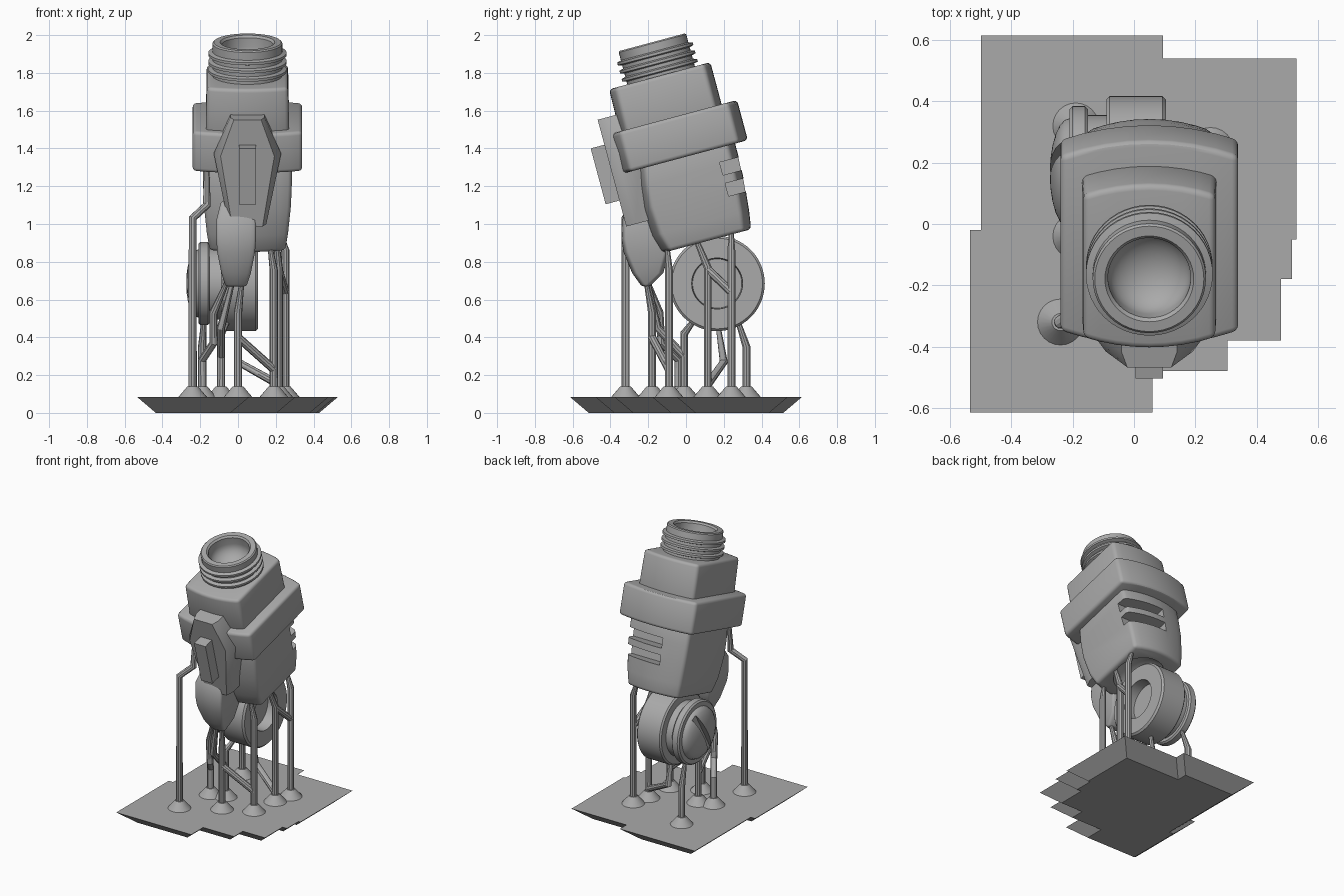
import bpy, bmesh, math
from mathutils import Matrix, Vector

if "Cube" in bpy.data.objects:
    bpy.data.objects.remove(bpy.data.objects["Cube"])

grey = bpy.data.materials.new("plain grey")
grey.use_nodes = True
grey.diffuse_color = (0.4, 0.4, 0.4, 1)
grey.node_tree.nodes["Principled BSDF"].inputs["Base Color"].default_value = (0.4, 0.4, 0.4, 1)

# The whole limb leans forward in this frame
LEAN = Matrix.Translation((0.05, 0, 0)) @ Matrix.Rotation(math.radians(15), 4, 'X')
parts = []


def make(name, verts, faces, frame=Matrix()):
    mesh = bpy.data.meshes.new(name)
    mesh.from_pydata(verts, [], faces)
    bm = bmesh.new()
    bm.from_mesh(mesh)
    bmesh.ops.remove_doubles(bm, verts=bm.verts, dist=1e-5)
    bmesh.ops.recalc_face_normals(bm, faces=bm.faces)
    bm.to_mesh(mesh)
    bm.free()
    mesh.materials.append(grey)
    ob = bpy.data.objects.new(name, mesh)
    bpy.context.collection.objects.link(ob)
    ob.matrix_world = frame
    parts.append(ob)
    return ob


def bridge(rings, caps=True):
    n = len(rings[0])
    verts = [p for ring in rings for p in ring]
    faces = [(k * n + i, k * n + (i + 1) % n, (k + 1) * n + (i + 1) % n, (k + 1) * n + i)
             for k in range(len(rings) - 1) for i in range(n)]
    if caps:
        faces += [tuple(range(n)), tuple(range(len(verts) - n, len(verts)))]
    return verts, faces


def bake(ob):
    """Freeze the modifiers into the mesh."""
    deps = bpy.context.evaluated_depsgraph_get()
    mesh = bpy.data.meshes.new_from_object(ob.evaluated_get(deps))
    ob.modifiers.clear()
    ob.data = mesh


def bevel(ob, width):
    mod = ob.modifiers.new("bevel", 'BEVEL')
    mod.width, mod.segments, mod.limit_method = width, 3, 'ANGLE'
    mod.angle_limit = math.radians(40)
    bake(ob)


def cut(ob, cutter):
    mod = ob.modifiers.new("cut", 'BOOLEAN')
    mod.operation, mod.solver, mod.object = 'DIFFERENCE', 'EXACT', cutter
    cutter.hide_render = True
    bake(ob)
    parts.remove(cutter)
    bpy.data.objects.remove(cutter)


def block(name, sections, bow, frame, round_off=0.02):
    """Stack of sections (height, half width, front, back) with bowed front and back."""
    rings = []
    for z, w, front, back in sections:
        steps = [-1 + i / 4 for i in range(9)]
        ring = [(w * t, front + bow * t * t, z) for t in steps]
        ring += [(w * t, back - bow * t * t, z) for t in reversed(steps)]
        rings.append(ring)
    ob = make(name, *bridge(rings), frame)
    if round_off:
        bevel(ob, round_off)
    return ob


def box(name, x, y, z, frame):
    return make(name, *bridge([[(x[0], y[0], h), (x[1], y[0], h), (x[1], y[1], h), (x[0], y[1], h)]
                               for h in z]), frame)


def lathe(name, profile, frame, n=48):
    rings = [[(r * math.cos(2 * math.pi * i / n), r * math.sin(2 * math.pi * i / n), h)
              for i in range(n)] for r, h in profile]
    return make(name, *bridge(rings, False), frame)


# Main housing: lower shell, collar band, upper block
shell = block("lower_shell", [(0.85, 0.2, 0.1, 0.585), (0.95, 0.215, 0.07, 0.6), (1.1, 0.23, 0.06, 0.615),
                              (1.22, 0.235, 0.07, 0.62), (1.35, 0.235, 0.09, 0.62)], 0.04, LEAN)
for low in (1.05, 1.165):
    cut(shell, box("vent_cutter", (-0.06, 0.3), (0.515, 0.7), (low, low + 0.07), LEAN))
socket = [(0.17 * math.sin(a * math.pi / 12), 0.84 + 0.12 * math.cos(a * math.pi / 12)) for a in range(13)]
cut(shell, lathe("socket_cutter", socket, LEAN @ Matrix.Translation((0, 0.34, 0))))
block("collar_band", [(1.31, 0.29, -0.005, 0.69), (1.53, 0.29, -0.005, 0.69)], 0.05, LEAN)
block("upper_block", [(1.5, 0.22, 0.045, 0.605), (1.76, 0.215, 0.05, 0.605)], 0.035, LEAN)

# Threaded neck with a bowl in the top
neck = [(0, 1.72), (0.185, 1.72)]
for k in range(3):
    z = 1.775 + 0.045 * k
    neck += [(0.185, z), (0.207, z + 0.006), (0.207, z + 0.02), (0.185, z + 0.027)]
neck += [(0.185, 1.935), (0.178, 1.942), (0.145, 1.942), (0.135, 1.93), (0.135, 1.88)]
neck += [(0.135 * math.cos(a), 1.88 - 0.1 * math.sin(a)) for a in (i * math.pi / 16 for i in range(1, 9))]
lathe("threaded_neck", neck, LEAN @ Matrix.Translation((0, 0.335, 0)))

# Front armour plate with raised bar
half = [(0.09, 1.62), (0.178, 1.42), (0.1, 1.035)]
outline = half + [(-x, z) for x, z in reversed(half)]
make("front_plate", *bridge([[(x * s, y, z) for x, z in outline]
                             for y, s in ((0.13, 1), (0.0, 1), (-0.05, 0.8))]), LEAN)
box("plate_bar", (-0.045, 0.045), (-0.125, -0.03), (1.177, 1.483), LEAN)

# Rounded guard hanging below the plate
block("lower_guard", [(0.67, 0.055, -0.235, -0.19), (0.74, 0.078, -0.285, -0.12), (0.85, 0.1, -0.33, -0.09),
                      (0.92, 0.105, -0.342, -0.09), (1.02, 0.105, -0.34, -0.1), (1.12, 0.08, -0.29, -0.1)],
      0.015, Matrix.Translation((-0.01, 0, 0)), 0.012)

# Joint wheel on a sideways axle, hollow on one side and domed on the other
AXLE = Matrix.Translation((0, 0.165, 0.685)) @ Matrix.Rotation(math.pi / 2, 4, 'Y')
dome = [(0.18 * math.cos(a), -0.21 - 0.065 * math.sin(a)) for a in (i * math.pi / 12 for i in range(7))]
wheel = lathe("joint_wheel", [(0, 0.03), (0.13, 0.03), (0.135, 0.105), (0.24, 0.105), (0.252, 0.093),
                              (0.252, -0.08), (0.242, -0.09), (0.19, -0.09), (0.19, -0.15), (0.21, -0.15),
                              (0.22, -0.16), (0.22, -0.2), (0.21, -0.21)] + dome, AXLE, 64)
SLOT = Matrix.Translation((-0.28, 0.165, 0.685)) @ Matrix.Rotation(math.radians(-30), 4, 'X')
cut(wheel, box("slot_cutter", (-0.05, 0.045), (-0.022, 0.022), (-0.175, 0.175), SLOT))

# Stepped base slab with undercut sides
edge = [(-0.5, 0.615), (0.095, 0.615), (0.095, 0.54), (0.53, 0.54), (0.53, -0.05), (0.515, -0.05),
        (0.515, -0.18), (0.48, -0.18), (0.48, -0.38), (0.305, -0.38), (0.305, -0.48), (0.06, -0.48),
        (0.06, -0.615), (-0.535, -0.615), (-0.535, -0.02), (-0.5, -0.02)]


def inset(points, d):
    out = []
    for i, p in enumerate(points):
        a, b, c = (Vector(q) for q in (points[i - 1], p, points[(i + 1) % len(points)]))
        e, f = (b - a).normalized(), (c - b).normalized()
        out.append(b + d * (Vector((e.y, -e.x)) + Vector((f.y, -f.x))))
    return out


make("base_slab", *bridge([[(p.x, p.y, 0) for p in inset(edge, 0.1)], [(x, y, 0.085) for x, y in edge]]))


# Support struts: a path of points, the last one tapering to a tip
def strut(name, points, tip=0.6, r=0.022):
    curve = bpy.data.curves.new(name, 'CURVE')
    curve.dimensions, curve.bevel_depth, curve.bevel_resolution = '3D', r, 3
    curve.use_fill_caps = True
    line = curve.splines.new('POLY')
    line.points.add(len(points) - 1)
    for p, co in zip(line.points, points):
        p.co = (*co, 1)
    line.points[-1].radius = tip
    tmp = bpy.data.objects.new(name + "_path", curve)
    bpy.context.collection.objects.link(tmp)
    deps = bpy.context.evaluated_depsgraph_get()
    mesh = bpy.data.meshes.new_from_object(tmp.evaluated_get(deps))
    bpy.data.objects.remove(tmp)
    mesh.materials.clear()
    mesh.materials.append(grey)
    ob = bpy.data.objects.new(name, mesh)
    bpy.context.collection.objects.link(ob)
    parts.append(ob)


# Each post: foot position, then the points above it
posts = [
    ((-0.24, -0.32), [(-0.24, -0.32, 1.03), (-0.165, -0.27, 1.1), (-0.165, -0.25, 1.32)]),
    ((-0.19, -0.04), [(-0.19, -0.04, 0.28), (-0.13, -0.13, 0.37), (-0.13, -0.14, 0.53), (-0.06, -0.2, 0.69)]),
    ((0.0, -0.18), [(0.0, -0.18, 0.53), (0.02, -0.21, 0.69)]),
    ((-0.09, -0.01), [(-0.09, -0.01, 0.42), (-0.05, 0.05, 0.5)]),
    ((0.19, -0.09), [(0.19, -0.09, 0.75), (0.17, -0.1, 0.88)]),
    ((0.215, 0.115), [(0.215, 0.115, 0.77), (0.2, 0.04, 0.95)]),
    ((0.25, 0.24), [(0.25, 0.24, 0.86), (0.22, 0.24, 0.96)]),
    ((-0.19, 0.32), [(-0.19, 0.32, 0.35), (-0.18, 0.27, 0.5)]),
]
for i, ((x, y), path) in enumerate(posts, 1):
    strut(f"post_{i}", [(x, y, 0.1)] + path)
    lathe(f"post_foot_{i}", [(0, 0.08), (0.075, 0.085), (0.028, 0.14), (0, 0.14)],
          Matrix.Translation((x, y, 0)), 24)

# Slanted braces between the posts
strut("front_brace", [(0.19, -0.09, 0.23), (0.0, -0.18, 0.4)], 1)
strut("wheel_brace", [(0.215, 0.115, 0.15), (0.0, 0.2, 0.27), (0.0, 0.17, 0.46)])
strut("back_brace", [(0.25, 0.24, 0.64), (0.215, 0.115, 0.76)], 1)
strut("guard_brace", [(-0.09, -0.01, 0.3), (-0.09, -0.15, 0.45), (-0.03, -0.2, 0.69)])

# Smooth the rounded surfaces, keep hard edges crisp
bpy.ops.object.select_all(action='DESELECT')
for ob in parts:
    ob.select_set(True)
bpy.context.view_layer.objects.active = parts[0]
bpy.ops.object.shade_smooth_by_angle(angle=math.radians(30))
